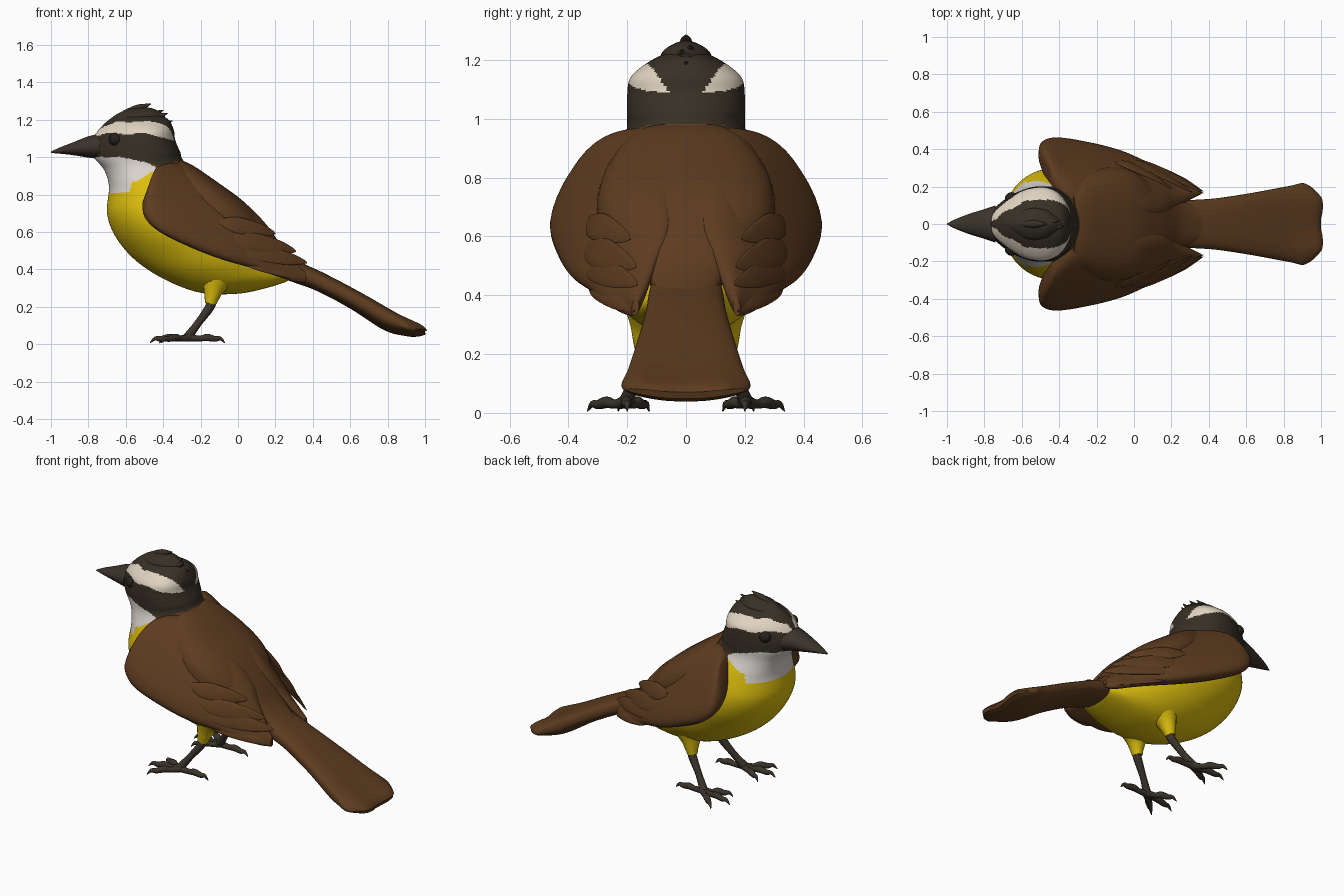
import bpy, bmesh, math
from mathutils import Vector

cube = bpy.data.objects.get("Cube")
if cube:
    bpy.data.objects.remove(cube, do_unlink=True)


def material(name, rgb):
    m = bpy.data.materials.new(name)
    m.use_nodes = True
    m.diffuse_color = (*rgb, 1)
    m.node_tree.nodes["Principled BSDF"].inputs["Base Color"].default_value = (*rgb, 1)
    return m


YELLOW = material("belly yellow", (0.71, 0.51, 0.004))
BROWN = material("feather brown", (0.110, 0.045, 0.014))
DARK = material("mask dark brown", (0.038, 0.029, 0.018))
CREAM = material("brow cream", (0.74, 0.65, 0.53))
WHITE = material("throat white", (0.70, 0.66, 0.62))
HORN = material("beak and leg grey", (0.042, 0.033, 0.024))
BLACK = material("eye black", (0.018, 0.016, 0.013))


def build(name, rings, mats, rule=None, shape=None):
    """Skin a list of point rings into a closed smooth mesh."""
    bm = bmesh.new()
    loops = [[bm.verts.new(shape(p) if shape else p) for p in r] for r in rings]
    n = len(loops[0])
    for a, b in zip(loops, loops[1:]):
        for i in range(n):
            j = (i + 1) % n
            bm.faces.new((a[i], a[j], b[j], b[i]))
    bm.faces.new(loops[0])
    bm.faces.new(loops[-1])
    bmesh.ops.recalc_face_normals(bm, faces=bm.faces)
    for f in bm.faces:
        f.smooth = True
        if rule:
            f.material_index = rule(f.calc_center_median())
    mesh = bpy.data.meshes.new(name)
    bm.to_mesh(mesh)
    bm.free()
    for m in mats:
        mesh.materials.append(m)
    ob = bpy.data.objects.new(name, mesh)
    bpy.context.collection.objects.link(ob)
    bpy.ops.object.select_all(action='DESELECT')
    ob.select_set(True)
    bpy.context.view_layer.objects.active = ob
    bpy.ops.object.shade_smooth_by_angle(angle=math.radians(50))


def spline(rows, steps):
    """Catmull-Rom interpolation through rows of numbers."""
    out = []
    for i in range(len(rows) - 1):
        p0, p1, p2, p3 = (rows[min(max(k, 0), len(rows) - 1)] for k in range(i - 1, i + 3))
        for s in range(steps):
            t = s / steps
            out.append([0.5 * (2 * b + (c - a) * t + (2 * a - 5 * b + 4 * c - d) * t * t
                               + (3 * b - a - 3 * c + d) * t ** 3)
                        for a, b, c, d in zip(p0, p1, p2, p3)])
    return out + [list(rows[-1])]


def loft(name, rows, mats, n=32, steps=5, power=1.0, rule=None, shape=None):
    """Rows: first edge xyz, second edge xyz, half width in y, taper to first edge."""
    rings = []
    for r in spline(rows, steps):
        a, b, w, k = Vector(r[:3]), Vector(r[3:6]), max(r[6], 0.002), r[7]
        ring = []
        for i in range(n):
            t = 2 * math.pi * (i + 0.5) / n
            c, s = (math.copysign(abs(v) ** power, v) for v in (math.cos(t), math.sin(t)))
            ring.append((a + b) / 2 + (a - b) / 2 * c + Vector((0, w * s * (1 - k * c), 0)))
        rings.append(ring)
    build(name, rings, mats, rule, shape)


def central(rows):
    """Expand x, z, x, z, width, taper rows lying on the middle plane."""
    return [(a, 0, b, c, 0, d, w, k) for a, b, c, d, w, k in rows]


def tube(name, path, mat, n=10, steps=4):
    """Tapered round tube; path rows are x, y, z, radius."""
    pts = spline(path, steps)
    rings = []
    for i, p in enumerate(pts):
        d = Vector(pts[min(i + 1, len(pts) - 1)][:3]) - Vector(pts[max(i - 1, 0)][:3])
        q = d.to_track_quat('Z', 'Y')
        rings.append([Vector(p[:3]) + q @ Vector((math.cos(t), math.sin(t), 0)) * max(p[3], 0.001)
                      for t in (2 * math.pi * j / n for j in range(n))])
    build(name, rings, [mat])


def line(x, pts):
    """Piecewise linear height along x."""
    if x <= pts[0][0]:
        return pts[0][1]
    for (a, b), (c, d) in zip(pts, pts[1:]):
        if x <= c:
            return b + (d - b) * (x - a) / (c - a)
    return pts[-1][1]


# Plumage regions of the head and body
def plumage(c):
    x, y, z = c.x, abs(c.y), c.z
    brow_top = line(x, [(-0.77, 1.14), (-0.65, 1.19), (-0.5, 1.197), (-0.36, 1.17)])
    brow_low = line(x, [(-0.77, 1.105), (-0.7, 1.13), (-0.6, 1.12), (-0.5, 1.13), (-0.35, 1.09)])
    side = 0.02 if x < -0.6 else 0.06 + 0.7 * max(z - 1.095, 0)
    if brow_low < z < brow_top and y > side:
        return 3
    if z > line(x, [(-0.62, 1.0), (-0.42, 0.955), (-0.3, 0.985)]):
        return 2
    if z > 0.62 - 0.736 * x:
        return 1
    if z > line(x, [(-0.585, 0.81), (-0.57, 0.86), (-0.42, 0.94)]):
        return 4
    return 0


# Head and body, from the crown down to the rump
loft("head_and_body", central([
    (-0.60, 1.24, -0.47, 1.238, 0.02, 0),
    (-0.68, 1.205, -0.38, 1.207, 0.105, 0.15),
    (-0.75, 1.14, -0.345, 1.15, 0.18, 0.25),
    (-0.785, 1.07, -0.335, 1.09, 0.192, 0.3),
    (-0.77, 1.0, -0.31, 1.03, 0.197, 0.2),
    (-0.715, 0.93, -0.28, 0.97, 0.205, 0),
    (-0.69, 0.84, -0.13, 0.88, 0.245, -0.2),
    (-0.70, 0.70, 0.0, 0.77, 0.29, -0.22),
    (-0.655, 0.575, 0.1, 0.67, 0.305, -0.12),
    (-0.55, 0.45, 0.17, 0.59, 0.29, 0),
    (-0.39, 0.345, 0.23, 0.52, 0.26, 0),
    (-0.2, 0.275, 0.28, 0.46, 0.21, 0),
    (0.0, 0.27, 0.32, 0.43, 0.165, 0),
    (0.15, 0.30, 0.34, 0.41, 0.13, 0),
    (0.25, 0.33, 0.36, 0.39, 0.08, 0)]),
    [YELLOW, BROWN, DARK, CREAM, WHITE], n=128, steps=11, rule=plumage)

# Mantle across the shoulders and back
loft("mantle", central([
    (-0.31, 0.985, -0.40, 0.84, 0.19, 0),
    (-0.24, 0.955, -0.36, 0.72, 0.25, 0),
    (-0.1, 0.86, -0.25, 0.60, 0.30, 0),
    (0.04, 0.755, -0.1, 0.51, 0.29, 0),
    (0.16, 0.625, 0.03, 0.45, 0.20, 0),
    (0.26, 0.50, 0.18, 0.42, 0.135, 0),
    (0.40, 0.40, 0.36, 0.36, 0.08, 0)]), [BROWN], power=0.78)


# Tail with a scalloped, slightly arched end
def scallop(p):
    if p.x > 0.85:
        p.x += (p.x - 0.85) * (0.13 * math.sin(abs(p.y) * 16) - 5 * max(abs(p.y) - 0.14, 0))
    p.z += 0.9 * p.y ** 2 * max(p.x - 0.4, 0)
    return p


loft("tail", central([
    (0.08, 0.60, 0.05, 0.42, 0.09, 0),
    (0.28, 0.465, 0.27, 0.34, 0.125, 0),
    (0.45, 0.385, 0.42, 0.285, 0.137, 0),
    (0.65, 0.28, 0.60, 0.19, 0.165, 0),
    (0.85, 0.165, 0.78, 0.075, 0.20, 0),
    (0.94, 0.115, 0.90, 0.042, 0.218, 0),
    (0.975, 0.092, 0.955, 0.04, 0.215, 0),
    (0.992, 0.07, 0.985, 0.048, 0.20, 0)]), [BROWN], n=48, power=0.75, shape=scallop)

# Beak
loft("beak", central([
    (-0.74, 1.125, -0.74, 0.99, 0.10, 0),
    (-0.80, 1.112, -0.80, 0.997, 0.08, 0),
    (-0.88, 1.08, -0.88, 1.01, 0.055, 0),
    (-0.95, 1.053, -0.95, 1.018, 0.028, 0),
    (-1.0, 1.03, -1.0, 1.022, 0.003, 0)]), [HORN], n=24)

# Crest ridge with swept back tufts
loft("crest_ridge", central([
    (-0.72, 1.175, -0.70, 1.14, 0.02, 0),
    (-0.64, 1.235, -0.62, 1.16, 0.06, 0),
    (-0.55, 1.264, -0.53, 1.17, 0.085, 0),
    (-0.46, 1.262, -0.46, 1.17, 0.07, 0),
    (-0.39, 1.225, -0.40, 1.16, 0.03, 0)]), [DARK], power=1.3)
for y, tip_x, tip_z in ((0, -0.465, 1.285), (0.015, -0.40, 1.25), (-0.015, -0.375, 1.235),
                        (0, -0.35, 1.195)):
    tube("crest_tuft", [(tip_x - 0.15, y, tip_z - 0.05, 0.012),
                        (tip_x - 0.07, y, tip_z - 0.025, 0.022),
                        (tip_x, y, tip_z, 0.002)], DARK)


def feather(name, base, tip, width):
    """Thin leaf shaped blade lying along the wing."""
    chord = Vector((0.15, math.copysign(0.25, -base[1]), 0.4)).normalized()
    rows = []
    for t, f in ((0, 0.3), (0.3, 1), (0.7, 0.85), (0.92, 0.4), (1, 0.05)):
        p = Vector(base).lerp(Vector(tip), t)
        p.y += math.copysign(0.022, p.y) * math.sin(math.pi * t)
        c = chord * width * f
        rows.append((*(p + c), *(p - c), 0.011 * f, 0))
    loft(name, rows, [BROWN], n=16)


WING = [
    (-0.46, 0.30, 0.90, -0.51, 0.36, 0.76, 0.04),
    (-0.42, 0.22, 0.955, -0.50, 0.40, 0.68, 0.085),
    (-0.30, 0.13, 0.96, -0.42, 0.42, 0.60, 0.105),
    (-0.10, 0.10, 0.85, -0.25, 0.39, 0.515, 0.11),
    (0.05, 0.09, 0.745, -0.08, 0.35, 0.45, 0.10),
    (0.16, 0.09, 0.63, 0.08, 0.29, 0.405, 0.08),
    (0.22, 0.12, 0.54, 0.20, 0.25, 0.365, 0.055),
    (0.30, 0.15, 0.45, 0.30, 0.20, 0.335, 0.035),
    (0.36, 0.17, 0.385, 0.36, 0.175, 0.33, 0.012)]
FEATHERS = [((-0.1, 0.33, 0.66), (0.20, 0.19, 0.59), 0.05),
            ((-0.05, 0.34, 0.58), (0.31, 0.17, 0.495), 0.055),
            ((-0.03, 0.34, 0.52), (0.37, 0.165, 0.435), 0.05),
            ((0.0, 0.33, 0.45), (0.37, 0.175, 0.345), 0.03)]
TOES = [(-0.47, 0.23), (-0.41, 0.335), (-0.42, 0.125), (-0.07, 0.2)]

# Paired parts
for side, s in (("left", 1), ("right", -1)):
    loft(side + "_wing", [(a, s * b, c, d, s * e, f, w, 0) for a, b, c, d, e, f, w in WING],
         [BROWN], power=0.85)
    for a, b, w in FEATHERS:
        feather(side + "_wing_feather", (a[0], s * a[1], a[2]), (b[0], s * b[1], b[2]), w)
    bpy.ops.mesh.primitive_uv_sphere_add(segments=20, ring_count=12, radius=0.036,
                                         location=(-0.655, s * 0.134, 1.095))
    eye = bpy.context.object
    eye.name = side + "_eye"
    eye.data.materials.append(BLACK)
    bpy.ops.object.shade_smooth()
    tube(side + "_thigh", [(-0.11, s * 0.12, 0.36, 0.10), (-0.13, s * 0.135, 0.295, 0.058),
                           (-0.14, s * 0.142, 0.25, 0.04), (-0.148, s * 0.145, 0.215, 0.03)],
         YELLOW, n=16)
    tube(side + "_leg", [(-0.13, s * 0.142, 0.26, 0.024), (-0.15, s * 0.148, 0.2, 0.025),
                         (-0.215, s * 0.175, 0.11, 0.02), (-0.27, s * 0.205, 0.035, 0.026)], HORN)
    # Toes with raised knuckles and curved claws
    for x, y in TOES:
        at = lambda t: (-0.26 + (x + 0.26) * t, s * (0.205 + (y - 0.205) * t))
        tube(side + "_toe", [(*at(0), 0.035, 0.022), (*at(0.3), 0.03, 0.016),
                             (*at(0.5), 0.036, 0.02), (*at(0.72), 0.028, 0.016),
                             (*at(0.87), 0.03, 0.011), (*at(1), 0.006, 0.002)], HORN)
